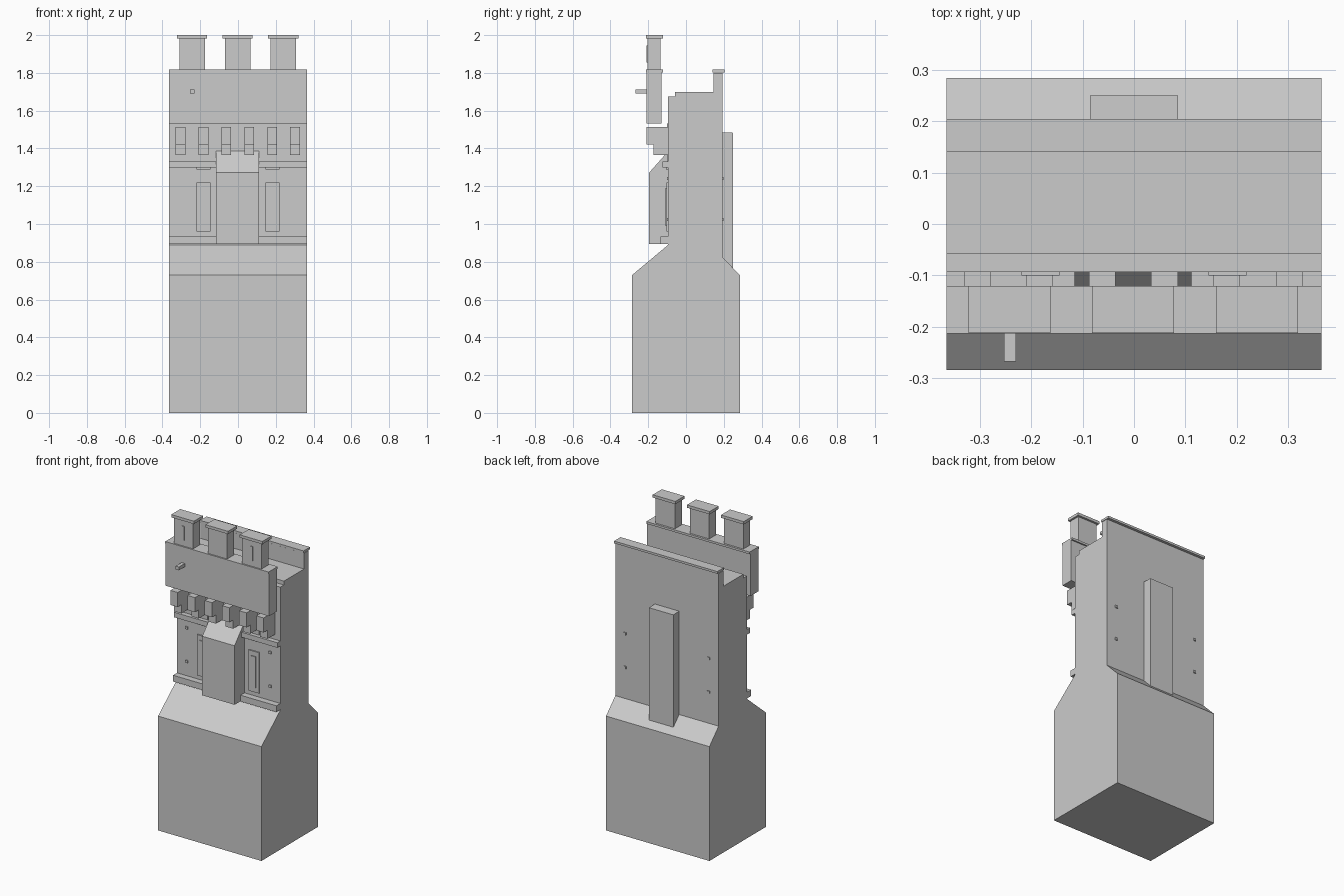
import bpy, bmesh

if "Cube" in bpy.data.objects:
    bpy.data.objects.remove(bpy.data.objects["Cube"])

HALF = 0.365


def box(name, x, y, z):
    """Box from (min, max) ranges."""
    bpy.ops.mesh.primitive_cube_add(size=1)
    o = bpy.context.object
    o.name = name
    for i, (a, b) in enumerate((x, y, z)):
        o.location[i] = (a + b) / 2
        o.scale[i] = b - a
    bpy.ops.object.transform_apply(location=True, rotation=False, scale=True)
    return o


def extrude_x(name, profile, x0, x1):
    """Closed (y, z) profile extruded along x."""
    bm = bmesh.new()
    face = bm.faces.new([bm.verts.new((x0, y, z)) for y, z in profile])
    ext = bmesh.ops.extrude_face_region(bm, geom=[face])
    moved = [v for v in ext["geom"] if isinstance(v, bmesh.types.BMVert)]
    bmesh.ops.translate(bm, verts=moved, vec=(x1 - x0, 0, 0))
    bmesh.ops.recalc_face_normals(bm, faces=bm.faces)
    me = bpy.data.meshes.new(name)
    bm.to_mesh(me)
    bm.free()
    o = bpy.data.objects.new(name, me)
    bpy.context.collection.objects.link(o)
    return o


full = (-HALF, HALF)

# Wall with battered base, wall walk and rear parapet
extrude_x("curtain_wall", [
    (-0.285, 0), (0.285, 0), (0.285, 0.73), (0.192, 0.825), (0.192, 1.80),
    (0.145, 1.80), (0.145, 1.70), (-0.058, 1.70), (-0.058, 1.675),
    (-0.094, 1.675), (-0.094, 0.89), (-0.285, 0.73)], *full)
box("rear_coping", full, (0.14, 0.205), (1.803, 1.817))

# Overhanging front parapet
box("front_parapet", full, (-0.208, -0.13), (1.533, 1.803))
box("front_coping", full, (-0.213, -0.121), (1.803, 1.817))

# Merlons with caps, slits on the outer two
for i, x in enumerate((-0.243, -0.002, 0.24)):
    box(f"merlon_{i}", (x - 0.068, x + 0.068), (-0.204, -0.134), (1.815, 1.982))
    box(f"merlon_cap_{i}", (x - 0.08, x + 0.08), (-0.212, -0.121), (1.982, 2.0))
    if i != 1:
        box(f"merlon_slit_{i}", (x - 0.008, x + 0.008), (-0.209, -0.2), (1.855, 1.945))

# Water spout
box("water_spout", (-0.253, -0.23), (-0.268, -0.2), (1.69, 1.711))

# Stepped corbels
for i in range(6):
    x = -0.305 + i * 0.1215
    box(f"corbel_upper_{i}", (x - 0.026, x + 0.026), (-0.21, -0.09), (1.42, 1.513))
    box(f"corbel_lower_{i}", (x - 0.026, x + 0.026), (-0.172, -0.09), (1.365, 1.42))

# String courses
box("upper_course", full, (-0.125, -0.09), (1.30, 1.332))
box("lower_course", full, (-0.134, -0.09), (0.893, 0.933))

# Projecting box chamber with sloped roof
extrude_x("box_chamber", [
    (-0.195, 0.895), (-0.09, 0.895), (-0.09, 1.39), (-0.195, 1.272)], -0.116, 0.112)

# Arrow windows, strips and putlog stubs on both sides
for s, side in ((-1, "left"), (1, "right")):
    x = s * 0.182
    box(f"window_frame_{side}", (x - 0.037, x + 0.037), (-0.102, -0.09), (0.96, 1.22))
    box(f"window_slit_{side}", (x - 0.016, x + 0.016), (-0.108, -0.09), (0.99, 1.19))
    box(f"window_lintel_{side}", (x - 0.037, x + 0.037), (-0.105, -0.09), (1.288, 1.302))
    box(f"wall_strip_{side}", (x - 0.037, x + 0.037), (-0.1, -0.09), (1.33, 1.533))
    for z in (1.025, 1.24):
        hx = s * 0.295
        for y, end in ((-0.095, "front"), (0.192, "rear")):
            box(f"putlog_{end}_{side}_{z}", (hx - 0.008, hx + 0.008),
                (y - 0.006, y + 0.006), (z - 0.008, z + 0.008))

# Rear buttress
extrude_x("rear_buttress", [
    (0.185, 0.83), (0.25, 0.765), (0.25, 1.483), (0.185, 1.485)], -0.086, 0.086)
